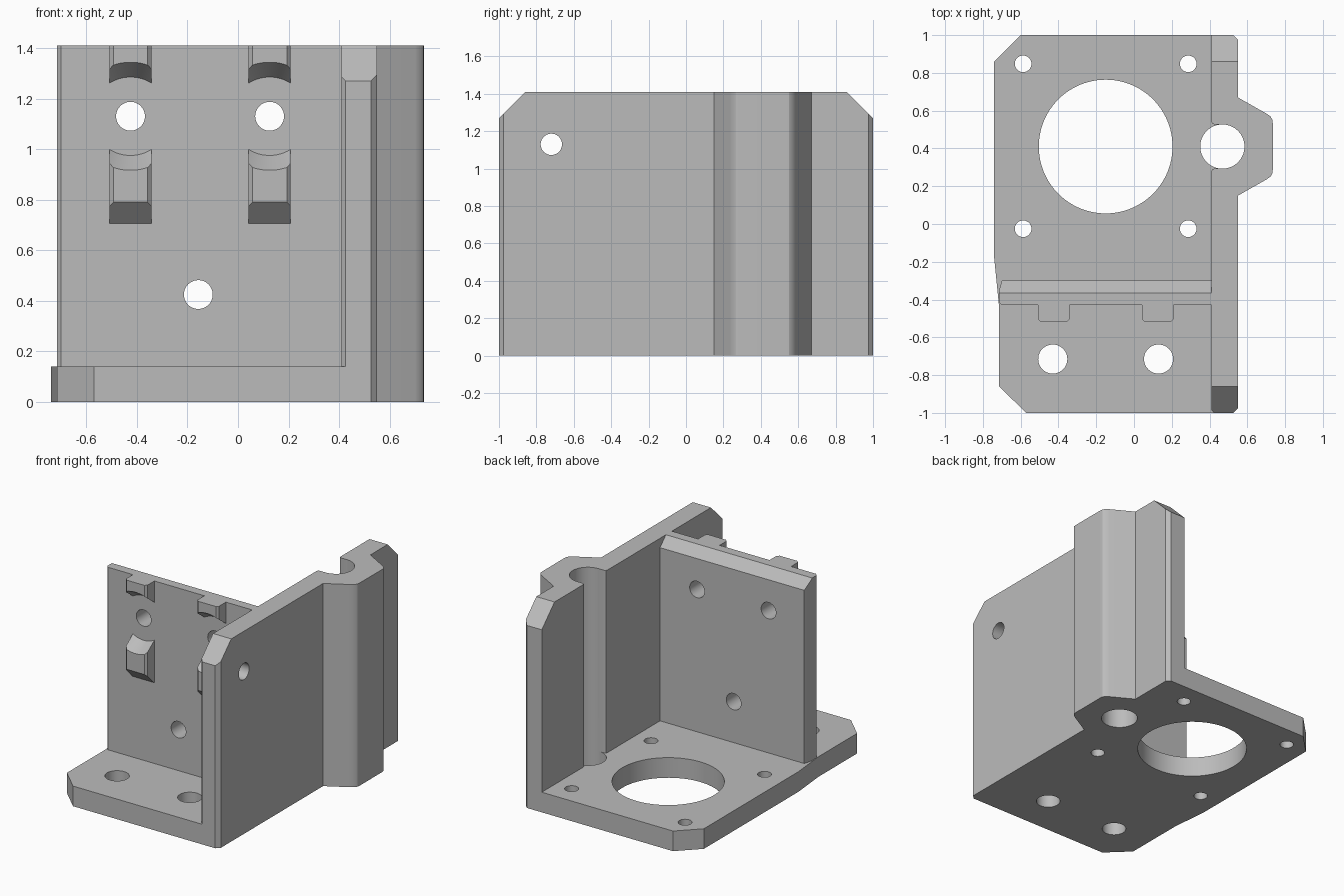
import bpy, bmesh, math
from mathutils import Matrix

cube = bpy.data.objects.get("Cube")
if cube:
    bpy.data.objects.remove(cube, do_unlink=True)

grey = bpy.data.materials.new("plain grey")
grey.use_nodes = True
colour = (0.5, 0.5, 0.5, 1)
grey.diffuse_color = colour
grey.node_tree.nodes["Principled BSDF"].inputs["Base Color"].default_value = colour

TOP, FLOOR = 1.41, 0.14


def make(name, bm):
    bmesh.ops.recalc_face_normals(bm, faces=bm.faces[:])
    mesh = bpy.data.meshes.new(name)
    bm.to_mesh(mesh)
    bm.free()
    mesh.materials.append(grey)
    obj = bpy.data.objects.new(name, mesh)
    bpy.context.collection.objects.link(obj)
    return obj


def prism(name, axis, outline, lo, hi):
    """Extrude a closed outline along one axis, from lo to hi."""
    place = {"x": lambda a, b, h: (h, a, b),
             "y": lambda a, b, h: (a, h, b),
             "z": lambda a, b, h: (a, b, h)}[axis]
    bm = bmesh.new()
    low = [bm.verts.new(place(a, b, lo)) for a, b in outline]
    high = [bm.verts.new(place(a, b, hi)) for a, b in outline]
    bm.faces.new(low)
    bm.faces.new(high)
    n = len(outline)
    for i in range(n):
        j = (i + 1) % n
        bm.faces.new((low[i], low[j], high[j], high[i]))
    return make(name, bm)


def circle(a, b, r, n=48):
    return [(a + r * math.cos(math.tau * i / n), b + r * math.sin(math.tau * i / n))
            for i in range(n)]


def combine(target, tool, operation):
    """Apply a boolean and throw the tool away."""
    mod = target.modifiers.new("boolean", "BOOLEAN")
    mod.operation = operation
    mod.solver = "EXACT"
    mod.object = tool
    bpy.context.view_layer.objects.active = target
    bpy.ops.object.modifier_apply(modifier=mod.name)
    bpy.data.objects.remove(tool, do_unlink=True)


def cut(target, *prism_args):
    combine(target, prism("cutter", *prism_args), "DIFFERENCE")


# Outer right side with the rod boss, shared by base and side wall
BOSS_Y = 0.41
half_boss = [(0.55, 0.26), (0.70, 0.175), (0.722, 0.16), (0.733, 0.142), (0.735, 0.12)]
right_side = ([(0.525, -1), (0.55, -0.975)]
              + [(x, BOSS_Y - d) for x, d in half_boss]
              + [(x, BOSS_Y + d) for x, d in reversed(half_boss)]
              + [(0.55, 0.975), (0.525, 1)])

# Base plate
bracket = prism("motor_bracket", "z", right_side + [
    (-0.60, 1), (-0.74, 0.86), (-0.74, -0.18), (-0.715, -0.43),
    (-0.715, -0.86), (-0.57, -1)], 0, FLOOR)

# Side wall with a rounded slot leading into the rod bore
slot = [(0.41, 0.132), (0.414, 0.122), (0.425, 0.117), (0.468, 0.117)]
wall = prism("side_wall", "z", right_side + [(0.41, 1)]
             + [(x, BOSS_Y + d) for x, d in slot]
             + [(x, BOSS_Y - d) for x, d in reversed(slot)]
             + [(0.41, -0.985), (0.425, -1)], FLOOR, TOP)
for s in (-1, 1):
    cut(wall, "x", [(s * 0.86, TOP), (s * 1.06, TOP - 0.2), (s * 1.06, TOP + 0.1),
                    (s * 0.86, TOP + 0.1)], 0.3, 0.8)
combine(bracket, wall, "UNION")

# Cross wall with a bevelled top rear edge
cross = prism("cross_wall", "z", [
    (0.45, -0.43), (0.45, -0.30), (-0.70, -0.30), (-0.715, -0.355),
    (-0.715, -0.415), (-0.70, -0.43)], 0.1, TOP)
cut(cross, "x", [(-0.365, TOP), (-0.265, TOP - 0.1), (-0.265, TOP + 0.1),
                 (-0.365, TOP + 0.1)], -0.9, 0.6)
combine(bracket, cross, "UNION")

# Guide ribs, sloped below and relieved by a cone round each upper hole
HOLE_Z = 1.13
for x in (-0.425, 0.125):
    rib = prism("guide_rib", "z", [
        (x - 0.083, -0.40), (x - 0.083, -0.505), (x - 0.068, -0.52),
        (x + 0.068, -0.52), (x + 0.083, -0.505), (x + 0.083, -0.40)], 0.705, TOP)
    cut(rib, "x", [(-0.43, 0.70), (-0.55, 0.82), (-0.55, 0.60), (-0.43, 0.60)],
        x - 0.2, x + 0.2)
    bm = bmesh.new()
    bmesh.ops.create_cone(bm, cap_ends=True, segments=96, radius1=0.155,
                          radius2=0.22, depth=0.1,
                          matrix=Matrix.Translation((x, -0.48, HOLE_Z))
                          @ Matrix.Rotation(math.pi / 2, 4, "X"))
    combine(rib, make("cutter", bm), "DIFFERENCE")
    combine(bracket, rib, "UNION")

# Holes through the base: motor opening, screws, mounting bolts
base_holes = [(-0.15, BOSS_Y, 0.354)]
base_holes += [(x, y, 0.044) for x in (-0.587, 0.287) for y in (-0.025, 0.848)]
base_holes += [(x, -0.715, 0.077) for x in (-0.43, 0.13)]
for x, y, r in base_holes:
    cut(bracket, "z", circle(x, y, r, 96 if r > 0.2 else 48), -0.1, 0.3)

# Rod bore through the full height
cut(bracket, "z", circle(0.468, BOSS_Y, 0.117, 64), -0.1, TOP + 0.1)

# Holes through the cross wall and the side wall
for x, z in ((-0.425, HOLE_Z), (0.125, HOLE_Z), (-0.157, 0.425)):
    cut(bracket, "y", circle(x, z, 0.057), -0.6, -0.2)
cut(bracket, "x", circle(-0.72, HOLE_Z, 0.057), 0.3, 0.7)

# Smooth bores, crisp edges
bpy.ops.object.select_all(action="DESELECT")
bracket.select_set(True)
bpy.context.view_layer.objects.active = bracket
bpy.ops.object.shade_smooth_by_angle(angle=math.radians(25))
weighted = bracket.modifiers.new("weighted_normals", "WEIGHTED_NORMAL")
weighted.keep_sharp = True
